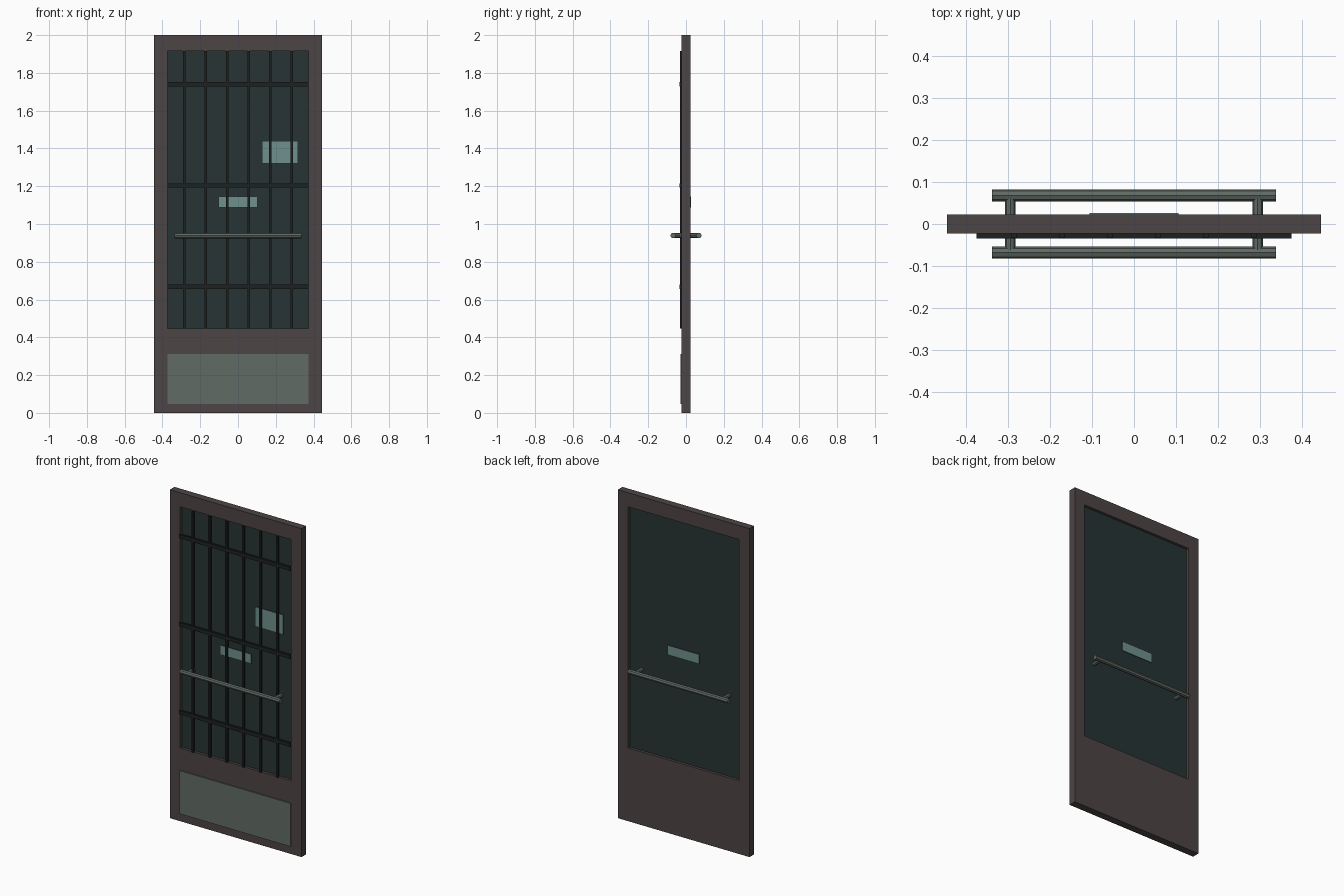
import bpy, bmesh, math

if "Cube" in bpy.data.objects:
    bpy.data.objects.remove(bpy.data.objects["Cube"])


def material(name, rgb):
    m = bpy.data.materials.new(name)
    m.diffuse_color = (*rgb, 1)
    m.use_nodes = True
    m.node_tree.nodes["Principled BSDF"].inputs["Base Color"].default_value = m.diffuse_color
    return m


WOOD = material("frame_brown", (0.075, 0.058, 0.058))
GLASS = material("dark_glass", (0.02, 0.034, 0.034))
BLACK = material("bar_black", (0.012, 0.016, 0.015))
STEEL = material("brushed_steel", (0.12, 0.145, 0.13))
CARD = material("sign_card", (0.16, 0.28, 0.265))


def finish(bm, name, mat):
    bmesh.ops.recalc_face_normals(bm, faces=bm.faces)
    me = bpy.data.meshes.new(name)
    bm.to_mesh(me)
    bm.free()
    me.materials.append(mat)
    ob = bpy.data.objects.new(name, me)
    bpy.context.collection.objects.link(ob)
    return ob


def box(name, x, y, z, mat):
    """Box from (min, max) ranges on each axis."""
    bm = bmesh.new()
    bmesh.ops.create_cube(bm, size=1)
    for v in bm.verts:
        v.co = [r[0] if c < 0 else r[1] for c, r in zip(v.co, (x, y, z))]
    return finish(bm, name, mat)


def rod(name, centre, radius, length, axis, sides=8):
    """Faceted cylinder along x or y."""
    bm = bmesh.new()
    bmesh.ops.create_cone(bm, cap_ends=True, segments=sides,
                          radius1=radius, radius2=radius, depth=length)
    ob = finish(bm, name, STEEL)
    ob.location = centre
    if axis == 'x':
        ob.rotation_euler = (0, math.pi / 2, 0)
    else:
        ob.rotation_euler = (math.pi / 2, 0, 0)
    return ob


W, D, IN = 0.444, 0.0225, 0.374      # half width, half depth, half opening
Z0, Z1 = 0.446, 1.915                # opening bottom and top

# Door frame: one ring with a window opening
bm = bmesh.new()


def loop(y, hw, lo, hi):
    return [bm.verts.new(p) for p in
            ((-hw, y, lo), (hw, y, lo), (hw, y, hi), (-hw, y, hi))]


rings = [loop(-D, W, 0, 2), loop(D, W, 0, 2),
         loop(D, IN, Z0, Z1), loop(-D, IN, Z0, Z1)]
for k in range(4):
    a, b = rings[k], rings[(k + 1) % 4]
    for i in range(4):
        j = (i + 1) % 4
        bm.faces.new((a[i], a[j], b[j], b[i]))
finish(bm, "door_frame", WOOD)

# Glass pane
box("glass_pane", (-IN, IN), (-0.006, 0.006), (Z0, Z1), GLASS)

# Security bars on the front
for i in range(6):
    x = (i - 2.5) * 0.114
    box(f"vertical_bar_{i + 1}", (x - 0.0065, x + 0.0065),
        (-0.033, -0.0215), (Z0, Z1), BLACK)
for i, z in enumerate((0.668, 1.204, 1.74)):
    box(f"horizontal_bar_{i + 1}", (-IN, IN),
        (-0.0345, -0.0215), (z - 0.011, z + 0.011), BLACK)

# Kick plate
box("kick_plate", (-IN, IN), (-0.030, -D), (0.048, 0.311), STEEL)

# Signs on both faces of the glass
box("push_sign", (-0.104, 0.104), (-0.023, -0.019), (1.087, 1.145), CARD)
box("pull_sign", (-0.106, 0.106), (0.0225, 0.0265), (1.087, 1.145), CARD)
box("notice_sign", (0.127, 0.317), (-0.020, -0.016), (1.32, 1.44), CARD)

# Push and pull handles with stand-off posts
HZ = 0.939
for side, label in ((-1, "front"), (1, "back")):
    rod(f"{label}_handle", (0, side * 0.068, HZ), 0.0145, 0.674, 'x')
    for x, end in ((-0.294, "left"), (0.294, "right")):
        rod(f"{label}_{end}_handle_post", (x, side * 0.034, HZ),
            0.0125, 0.06, 'y')
